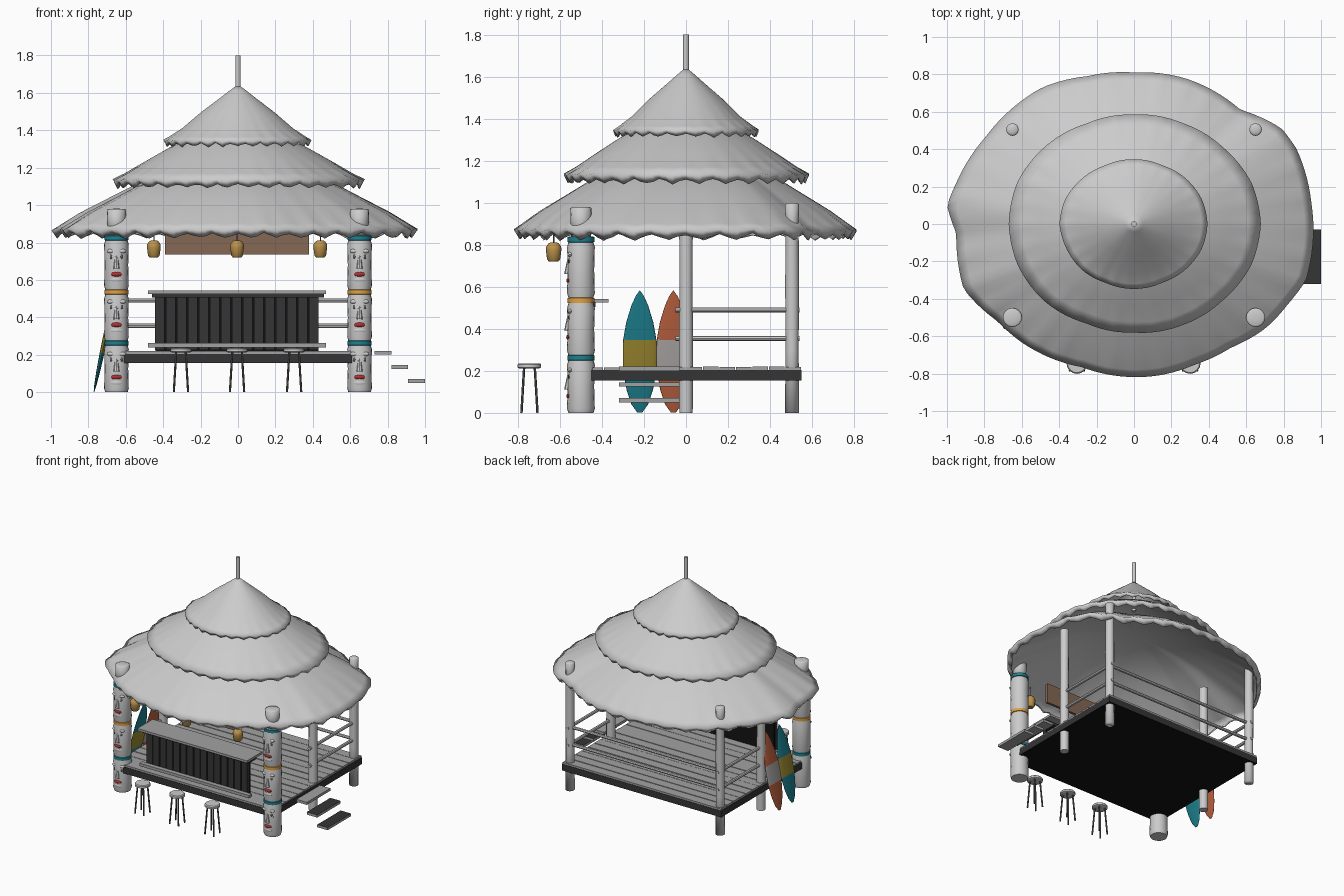
import bpy, bmesh, math, random
from mathutils import Vector, Matrix

if "Cube" in bpy.data.objects:
    bpy.data.objects.remove(bpy.data.objects["Cube"])

random.seed(4)


def mat(name, r, g, b):
    m = bpy.data.materials.new(name)
    m.diffuse_color = (r, g, b, 1)
    m.use_nodes = True
    m.node_tree.nodes["Principled BSDF"].inputs["Base Color"].default_value = m.diffuse_color
    return m


WHITE = mat("white_paint", 0.95, 0.95, 0.93)
TEAL = mat("teal", 0.012, 0.22, 0.28)
ORANGE = mat("orange", 0.75, 0.36, 0.06)
CORAL = mat("coral", 0.5, 0.12, 0.05)
YELLOW = mat("yellow", 0.34, 0.25, 0.03)
GOLD = mat("gold", 0.5, 0.29, 0.07)
BROWN = mat("brown_wood", 0.24, 0.14, 0.09)
RED = mat("red", 0.42, 0.03, 0.03)
DARK = mat("dark", 0.12, 0.11, 0.1)
PALE = mat("pale", 0.42, 0.4, 0.39)
SHADE = mat("shaded_wood", 0.035, 0.035, 0.035)
BLACK = mat("black_wood", 0.006, 0.006, 0.006)
PLANK = mat("plank_wood", 0.36, 0.36, 0.36)


def finish(name, bm, mats=(), angle=0.7):
    bmesh.ops.recalc_face_normals(bm, faces=bm.faces)
    me = bpy.data.meshes.new(name)
    bm.to_mesh(me)
    bm.free()
    for m in mats:
        me.materials.append(m)
    me.shade_smooth()
    me.set_sharp_from_angle(angle=angle)
    ob = bpy.data.objects.new(name, me)
    bpy.context.collection.objects.link(ob)
    return ob


# box whose second material, if any, goes on the top (up=1) or underside (up=-1)
def box(name, x0, x1, y0, y1, z0, z1, *mats, up=0):
    bm = bmesh.new()
    m = Matrix.Translation(((x0 + x1) / 2, (y0 + y1) / 2, (z0 + z1) / 2))
    bmesh.ops.create_cube(bm, size=1, matrix=m @ Matrix.Diagonal((x1 - x0, y1 - y0, z1 - z0, 1)))
    bm.normal_update()
    for f in bm.faces:
        if f.normal.z * up > 0.5:
            f.material_index = 1
    return finish(name, bm, mats)


def rod(name, a, b, r, *mats, r2=None, sides=12):
    a, b = Vector(a), Vector(b)
    bm = bmesh.new()
    m = Matrix.Translation((a + b) / 2) @ (b - a).to_track_quat('Z', 'Y').to_matrix().to_4x4()
    bmesh.ops.create_cone(bm, cap_ends=True, segments=sides, radius1=r,
                          radius2=r if r2 is None else r2, depth=(b - a).length, matrix=m)
    return finish(name, bm, mats)


def ball(name, loc, size, *mats):
    bm = bmesh.new()
    bmesh.ops.create_uvsphere(bm, u_segments=10, v_segments=8, radius=1,
                              matrix=Matrix.Translation(loc) @ Matrix.Diagonal((*size, 1)))
    return finish(name, bm, mats)


def lathe(name, profile, loc, mats=(), sides=20, band=None, angle=0.7):
    bm = bmesh.new()
    rings = []
    for r, z in profile:
        rings.append([bm.verts.new((r * math.cos(2 * math.pi * i / sides),
                                    r * math.sin(2 * math.pi * i / sides), z)) for i in range(sides)])
    for k in range(len(rings) - 1):
        for i in range(sides):
            j = (i + 1) % sides
            f = bm.faces.new((rings[k][i], rings[k][j], rings[k + 1][j], rings[k + 1][i]))
            if band and band[0] <= f.calc_center_median().z <= band[1]:
                f.material_index = 1
    bm.faces.new(rings[0])
    bm.faces.new(rings[-1])
    ob = finish(name, bm, mats, angle)
    ob.location = loc
    return ob


# thatched roof tiers: ragged outline lofted along a slope, scalloped hem turned down and in
def roof_tier(name, outline, slope, hem, wave, waves):
    n = waves * 4
    polar = sorted((math.atan2(y, x) % (2 * math.pi), math.hypot(x, y)) for x, y in outline)
    polar = [(polar[-1][0] - 2 * math.pi, polar[-1][1])] + polar + [(polar[0][0] + 2 * math.pi, polar[0][1])]
    bm = bmesh.new()
    apex = bm.verts.new((0, 0, slope[0][1]))
    ragged = [(1, 0, -1, 0)[i % 4] * random.uniform(0.5, 1) + random.uniform(-.2, .2) for i in range(n)]
    rings = []
    for t, z in slope[1:] + [(0.97, slope[-1][1] - hem)]:
        ring = []
        for i in range(n):
            a = 2 * math.pi * i / n
            for (a0, r0), (a1, r1) in zip(polar, polar[1:]):
                if a0 <= a <= a1:
                    r = r0 + (r1 - r0) * (a - a0) / (a1 - a0)
                    break
            dz = wave * ragged[i] * (1 if t == 0.97 else 0.4 * t ** 8)
            ring.append(bm.verts.new((t * r * math.cos(a), t * r * math.sin(a), z + dz)))
        rings.append(ring)
    for i in range(n):
        j = (i + 1) % n
        bm.faces.new((apex, rings[0][i], rings[0][j]))
        for p, q in zip(rings, rings[1:]):
            bm.faces.new((p[i], q[i], q[j], p[j]))
    ob = finish(name, bm, angle=2.5)
    s = ob.modifiers.new("thickness", 'SOLIDIFY')
    s.thickness = 0.01
    s.offset = -1


def oval(rx, ry, n=16):
    return [(rx * math.cos(2 * math.pi * i / n) * random.uniform(0.985, 1.01),
             ry * math.sin(2 * math.pi * i / n) * random.uniform(0.985, 1.01)) for i in range(n)]


eave = [(0, .81), (.27, .78), (.57, .61), (.79, .51), (.87, .4), (.95, .1), (.96, -.02), (.92, -.3), (.83, -.42),
        (.7, -.56), (.52, -.66), (.33, -.75), (.13, -.81), (-.28, -.765), (-.59, -.64), (-.73, -.52), (-.91, -.35),
        (-.95, -.05), (-1, .1), (-.95, .22), (-.79, .47), (-.65, .62), (-.49, .73), (-.25, .79)]
roof_tier("lower_roof", eave, [(0, 1.21), (.2, 1.195), (.4, 1.155), (.57, 1.1), (.7, 1.035), (.85, .96), (.95, .9), (1, .87)], .033, .018, 36)
roof_tier("middle_roof", oval(.675, .58), [(0, 1.43), (.25, 1.395), (.54, 1.31), (.75, 1.23), (.9, 1.17), (1, 1.135)], .033, .016, 32)
roof_tier("upper_roof", oval(.395, .345), [(0, 1.645), (.12, 1.61), (.25, 1.57), (.5, 1.495), (.75, 1.41), (.92, 1.365), (1, 1.345)], .023, .011, 26)
rod("roof_pole", (0, 0, 1.4), (0, 0, 1.8), .014)

# raised deck and planks
box("deck_frame", -.69, .69, -.55, .55, .155, .205, SHADE, BLACK, up=-1)
for i in range(14):
    y = -.55 + i * 1.1 / 14
    box("deck_plank", -.685, .685, y + .003, y + .076, .2, .214 + random.uniform(0, .007), PLANK)

# plain posts and side rails
for s in (-1, 1):
    lathe("middle_post", [(.032, 0), (.034, .3), (.031, .6), (.033, 1.0)], (s * .65, 0, 0), sides=12)
    lathe("back_post", [(.034, 0), (.031, .3), (.033, .6), (.031, .92), (.034, .992), (.025, .998), (.008, 1.0)],
          (s * .65, .505, 0), sides=12, angle=2.5)
    for z in (.355, .49):
        rod("side_rail", (s * .65, -.05, z), (s * .65, .54, z), .012, sides=8)
for z in (.355, .49):
    rod("back_rail", (-.65, .505, z), (.65, .505, z), .012, sides=8)

# carved front posts with three faces each
for s in (-1, 1):
    x, y = s * .65, -.5
    prof = []
    for z0, z1 in ((0, .25), (.275, .52), (.55, .81)):
        prof += [(.06, z0), (.066, z0 + .02), (.063, (z0 + z1) / 2), (.066, z1 - .02), (.06, z1)]
    lathe("carved_post", prof + [(.06, .84)], (x, y, 0), [WHITE])
    for z, m in ((.262, TEAL), (.535, ORANGE), (.825, TEAL)):
        lathe("post_band", [(.058, -.014), (.065, -.011), (.065, .011), (.058, .014)], (x, y, z), [m])
    lathe("post_top", [(.047, .83), (.051, .975), (.042, .979), (.012, .981)], (x, y, 0), sides=16, angle=2.5)
    for z in (.14, .42, .69):
        rod("carved_nose", (x, y - .064, z - .03), (x, y - .056, z + .05), .016, WHITE, r2=.007, sides=8)
        ball("carved_chin", (x, y - .053, z - .09), (.034, .014, .018), WHITE)
        ball("carved_mouth", (x, y - .058, z - .06), (.032, .012, .013), RED)
        for e in (-1, 1):
            ball("carved_eye", (x + e * .027, y - .053, z + .035), (.009, .008, .014), DARK)
            ball("carved_brow", (x + e * .028, y - .051, z + .064), (.024, .013, .012), WHITE)

# bar counter with slatted front
box("counter_top", -.48, .47, -.56, -.37, .525, .543, PLANK)
box("counter_support", -.46, .46, -.53, -.43, .505, .527, SHADE)
box("counter_back", -.44, .43, -.475, -.46, .215, .51, BLACK)
for i in range(15):
    x = -.443 + i * .0587
    box("counter_slat", x, x + .051, -.5, -.475, .225, .51, SHADE)
box("foot_rail", -.48, .47, -.535, -.5, .24, .262, PLANK)

# stools
for x in (-.305, -.005, .3):
    y = -.745
    lathe("stool_seat", [(.048, .212), (.056, .216), (.056, .23), (.05, .236)], (x, y, 0), sides=16)
    for i in range(4):
        a = math.pi / 4 + i * math.pi / 2
        c, d = math.cos(a), math.sin(a)
        rod("stool_leg", (x + .054 * c, y + .054 * d, 0), (x + .036 * c, y + .036 * d, .215), .006, DARK, sides=6)

# floating steps on the right
for i in range(3):
    box("step", .73 + .09 * i, .82 + .09 * i, -.32, -.03, .2 - .075 * i, .22 - .075 * i,
        PLANK, SHADE, up=1 if i else 0)

# surfboards leaning on the left side
board = [(.012, 0), (.04, .04), (.063, .11), (.078, .2), (.08, .21), (.081, .29), (.079, .355),
         (.064, .44), (.04, .52), (.02, .565), (.002, .592)]
for name, y, mats in (("teal_surfboard", -.22, [TEAL, YELLOW]), ("orange_surfboard", -.06, [CORAL, PALE])):
    ob = lathe(name, board, (-.77, y, 0.002), mats, 24, (.21, .355))
    ob.scale = (.16, 1, 1)
    ob.rotation_euler = (0, .205, 0)

# hanging blank sign and lanterns
box("sign_board", -.39, .38, -.53, -.51, .735, .89, BROWN)
for x in (-.45, -.005, .44):
    lathe("lantern", [(.022, -.045), (.031, -.035), (.037, .01), (.036, .025), (.026, .04), (.018, .045)],
          (x, -.63, .765), [GOLD], 12)
    rod("lantern_cord", (x, -.63, .8), (x, -.63, .93 if abs(x) < .1 else .89), .003, DARK, sides=6)
